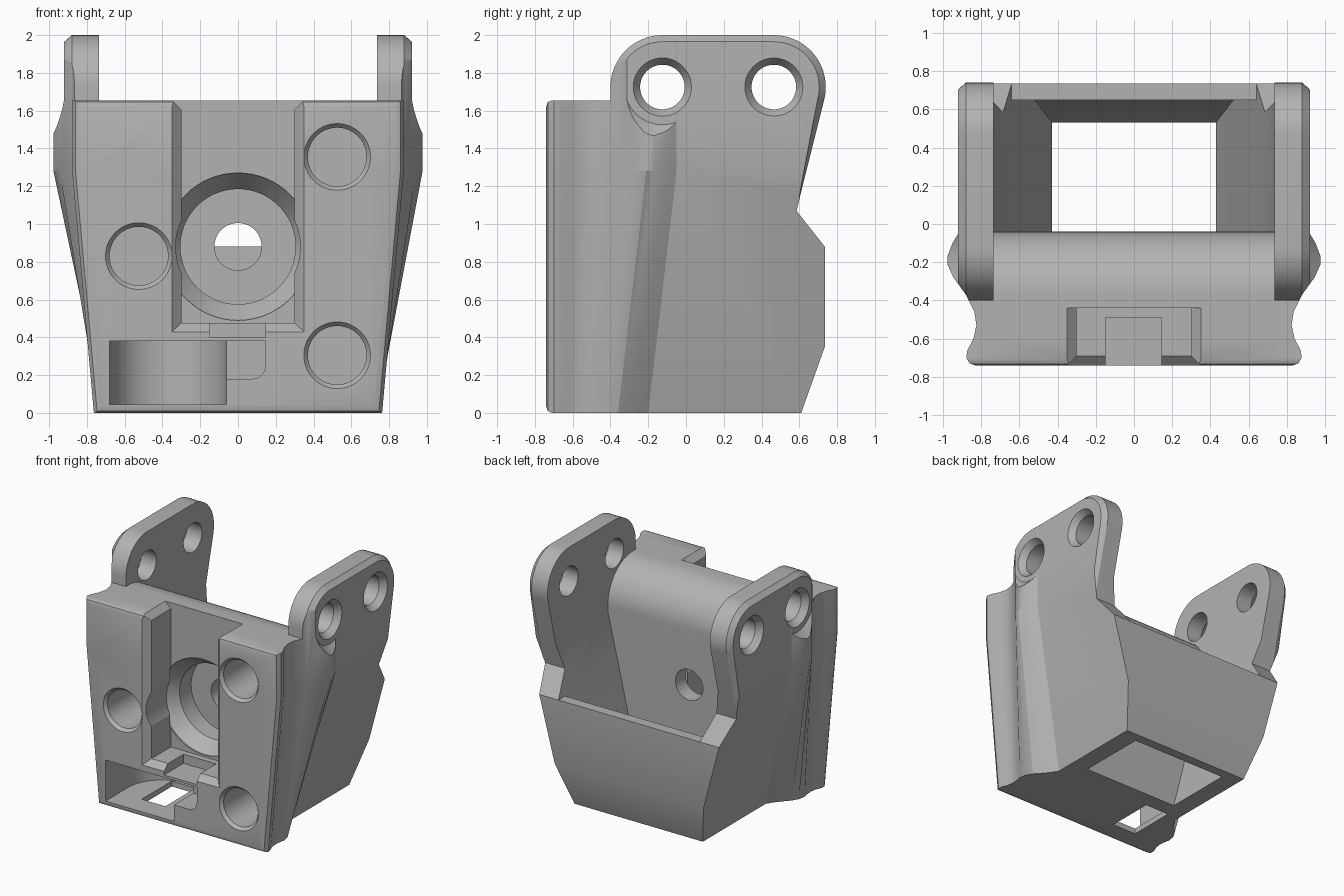
import bpy, bmesh, math

cube = bpy.data.objects.get("Cube")
if cube:
    bpy.data.objects.remove(cube, do_unlink=True)

grey = bpy.data.materials.new("plain_grey")
grey.use_nodes = True
COLOUR = (0.45, 0.45, 0.45, 1)
grey.diffuse_color = COLOUR
grey.node_tree.nodes["Principled BSDF"].inputs["Base Color"].default_value = COLOUR


def loft(name, rings):
    """Closed solid skinned through rings of equal point count."""
    bm = bmesh.new()
    rows = [[bm.verts.new(p) for p in ring] for ring in rings]
    n = len(rows[0])
    for a, b in zip(rows, rows[1:]):
        for i in range(n):
            j = (i + 1) % n
            bm.faces.new((a[i], a[j], b[j], b[i]))
    bm.faces.new(rows[0])
    bm.faces.new(rows[-1][::-1])
    bmesh.ops.recalc_face_normals(bm, faces=bm.faces)
    mesh = bpy.data.meshes.new(name)
    bm.to_mesh(mesh)
    bm.free()
    mesh.materials.append(grey)
    obj = bpy.data.objects.new(name, mesh)
    bpy.context.collection.objects.link(obj)
    return obj


def along_x(points, x):
    return [(x, a, b) for a, b in points]


def along_y(points, y):
    return [(a, y, b) for a, b in points]


def along_z(points, z):
    return [(a, b, z) for a, b in points]


def rect(a0, a1, b0, b1):
    return [(a0, b0), (a1, b0), (a1, b1), (a0, b1)]


def arc(a, b, r, start, end, steps=16):
    angles = [math.radians(start + (end - start) * i / steps) for i in range(steps + 1)]
    return [(a + r * math.cos(t), b + r * math.sin(t)) for t in angles]


def circle(a, b, r):
    return arc(a, b, r, 0, 360, 64)[:-1]


def mirrored(half):
    return half + [(-a, b) for a, b in reversed(half)]


def combine(target, tool, operation="DIFFERENCE"):
    mod = target.modifiers.new(tool.name, "BOOLEAN")
    mod.operation = operation
    mod.solver = "EXACT"
    mod.object = tool
    bpy.context.view_layer.objects.active = target
    bpy.ops.object.modifier_apply(modifier=mod.name)
    bpy.data.objects.remove(tool, do_unlink=True)


# Tapered outer shell with grooved, bulging sides
foot = mirrored([(.72, -.74), (.745, -.73), (.763, -.7), (.758, -.66), (.74, -.62),
                 (.732, -.57), (.735, -.52), (.745, -.47), (.735, -.41), (.705, -.36),
                 (.66, -.31), (.61, -.25), (.58, -.2), (.58, .8)])
shoulder = mirrored([(.83, -.74), (.86, -.73), (.878, -.7), (.872, -.66), (.84, -.6),
                     (.825, -.53), (.835, -.46), (.88, -.37), (.945, -.28), (.977, -.21),
                     (.977, -.17), (.95, -.1), (.92, -.05), (.92, .8)])
bracket = loft("bracket_body", [along_z(foot, 0), along_z(shoulder, 1.28),
                                along_z(shoulder, 2.1)])

# Side silhouette with rounded, chamfered ears
EAR_Z, EAR_FRONT, EAR_BACK = 1.725, -.125, .465


def silhouette(inset):
    r = .275 - inset
    return ([(-.71, 0), (.61, 0), (.735, .35), (.735, .88), (.585, 1.07)]
            + arc(EAR_BACK, EAR_Z, r, -14, 90)
            + arc(EAR_FRONT, EAR_Z, r, 90, 180)
            + [(-.4 + inset, 1.655), (-.71, 1.655), (-.732, 1.645),
               (-.74, 1.62), (-.74, .035), (-.732, .01)])


combine(bracket, loft("outline", [along_x(silhouette(d), x) for x, d in
        [(-1.1, .035), (-.92, .035), (-.88, 0), (.88, 0), (.92, .035), (1.1, .035)]]),
        "INTERSECT")

# Open funnel-shaped bay, its lowered rear lip and the gap between the ears
combine(bracket, loft("bay", [along_z(rect(-w, w, -.04, back), z) for z, w, back in
        [(-.02, .425, .525), (.36, .52, .65), (.9, .645, .65)]]))
combine(bracket, loft("rear_opening", [along_z(rect(-w, w, -.04, 1), z) for z, w in
        [(.88, .64), (1.28, .735), (1.3, .735)]]))
gap = arc(-.36, 1.335, .32, 0, 90) + [(-.6, 1.655), (-.6, 2.2), (1, 2.2), (1, 1.28), (-.04, 1.28)]
combine(bracket, loft("ear_gap", [along_x(gap, -.735), along_x(gap, .735)]))

# Ear screw holes and clearance above the side bulges
for side in (-1, 1):
    clear = [arc(EAR_FRONT, EAR_Z, r, 180, 360) + [(EAR_FRONT + r, 2.2), (EAR_FRONT - r, 2.2)]
             for r in (.2, .265, .265)]
    combine(bracket, loft("bulge_clearance", [along_x(p, side * x) for p, x in
            zip(clear, (.921, .98, 1.1))]))
    for y in (EAR_FRONT, EAR_BACK):
        combine(bracket, loft("ear_hole", [along_x(circle(y, EAR_Z, r), side * x) for x, r in
                [(.7, .118), (.87, .118), (.925, .157)]]))

# Front channel with chamfered entry edges
combine(bracket, loft("channel", [along_y(rect(-w, w, low, 1.8), y) for y, w, low in
        [(-.75, .36, .42), (-.69, .3, .475), (-.44, .3, .475)]]))
combine(bracket, loft("channel_top", [along_z(rect(-w, w, -.8, -.44), z) for z, w in
        [(1.6, .295), (1.665, .36)]]))
notch = rect(-.15, .145, .4, .6)
combine(bracket, loft("channel_notch", [along_y(notch, -.8), along_y(notch, -.49)]))

# Stepped centre bore
combine(bracket, loft("bore_relief", [along_y(circle(0, .88, .33), y) for y in (-.8, -.43)]))
combine(bracket, loft("centre_bore", [along_y(circle(0, .88, r), y) for y, r in
        [(-.45, .39), (-.43, .39), (-.32, .305), (-.17, .305)]]))
combine(bracket, loft("through_hole", [along_y(circle(0, .88, .125), y) for y in (-.3, .05)]))

# Three blind screw holes in the front
for x, z in [(.525, 1.355), (-.525, .83), (.525, .305)]:
    combine(bracket, loft("front_hole", [along_y(circle(x, z, r), y) for y, r in
            [(-.75, .185), (-.715, .155), (-.36, .155)]]))

# Round-backed lower pocket, its side recess and the slot through its floor
pocket = arc(-.37, -.45, .31, 0, 180, 32) + [(-.68, -.8), (-.06, -.8)]
combine(bracket, loft("pocket", [along_z(pocket, .045), along_z(pocket, .38)]))
recess = [(-.2, .38), (-.2, .18)] + arc(.075, .25, .07, -90, 0, 8) + [(.145, .38)]
combine(bracket, loft("side_recess", [along_y(recess, -.8), along_y(recess, -.49)]))
slot = rect(-.48, -.265, -.56, -.17)
combine(bracket, loft("floor_slot", [along_z(slot, -.1), along_z(slot, .12)]))

# Smooth the curved surfaces and keep crisp edges
bpy.ops.object.select_all(action="DESELECT")
bracket.select_set(True)
bpy.context.view_layer.objects.active = bracket
bpy.ops.object.shade_smooth_by_angle(angle=math.radians(25))
